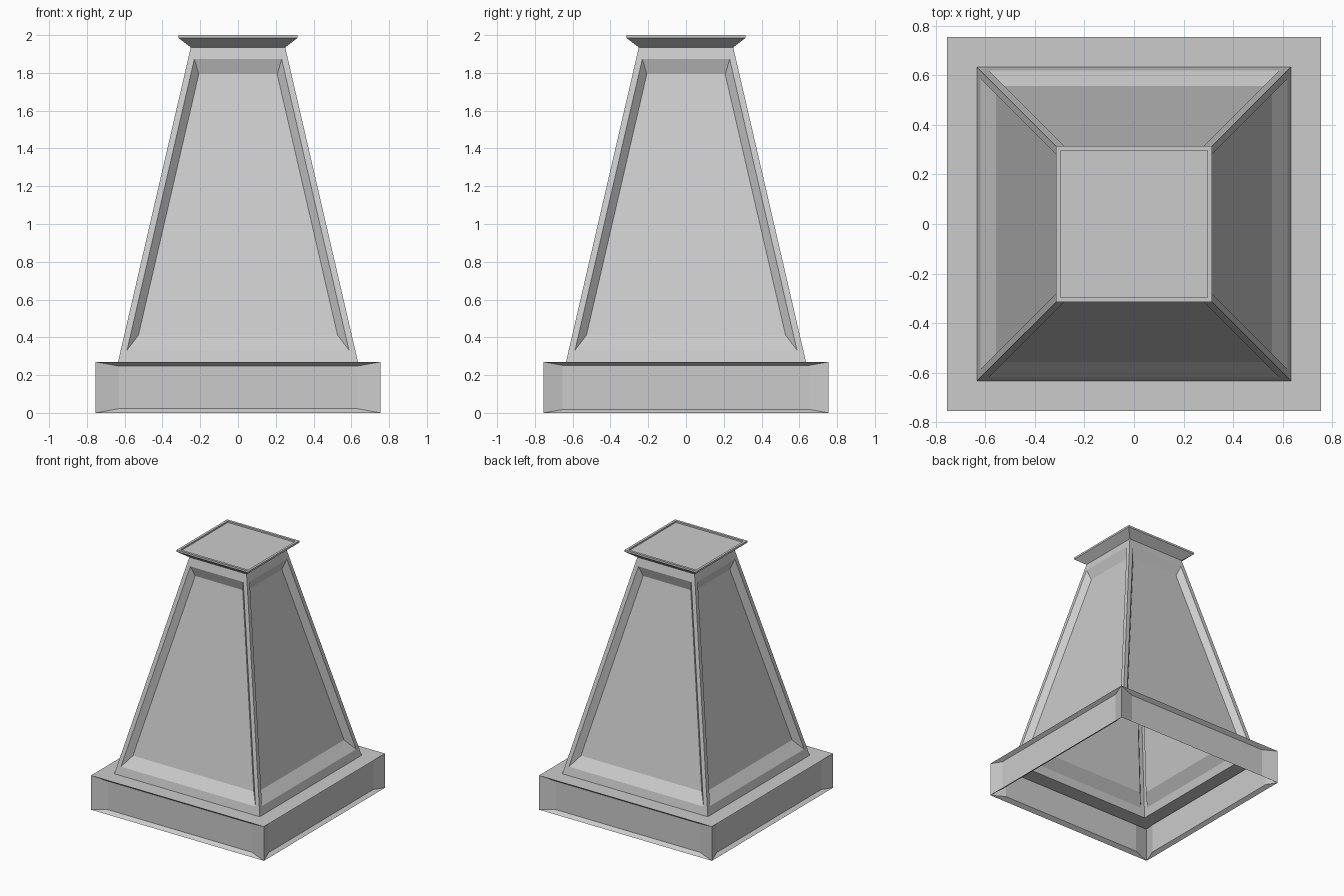
import bpy
import bmesh
from mathutils import Vector

cube = bpy.data.objects.get("Cube")
if cube:
    bpy.data.objects.remove(cube, do_unlink=True)

stone = bpy.data.materials.new("light grey stone")
stone.use_nodes = True
stone.diffuse_color = (0.6, 0.6, 0.6, 1)
stone.node_tree.nodes["Principled BSDF"].inputs["Base Color"].default_value = (0.6, 0.6, 0.6, 1)


def square_shell(profile, close_top=False):
    """Stack square rings of (half width, height); return mesh and face rows."""
    bm = bmesh.new()
    corners = [(-1, -1), (1, -1), (1, 1), (-1, 1)]
    rings = [[bm.verts.new((sx * w, sy * w, z)) for sx, sy in corners] for w, z in profile]
    rows = []
    for low, high in zip(rings, rings[1:]):
        rows.append([bm.faces.new((low[i], low[(i + 1) % 4], high[(i + 1) % 4], high[i]))
                     for i in range(4)])
    if close_top:
        rows.append([bm.faces.new(rings[-1])])
    bm.normal_update()
    return bm, rows


def sink_panel(bm, face, steps):
    """Cut nested panels, each (scale about the centre, total inward depth)."""
    start = [v.co.copy() for v in face.verts]
    centre = sum(start, Vector()) / len(start)
    inward = -face.normal.copy()
    if abs(inward.z) < 0.9:          # side panels sink horizontally
        inward.z = 0
        inward.normalize()
    for scale, depth in steps:
        bmesh.ops.inset_individual(bm, faces=[face], thickness=0.001)
        for v in face.verts:
            origin = min(start, key=lambda c: (c - v.co).length)
            v.co = centre + (origin - centre) * scale + inward * depth


def finish(name, bm):
    mesh = bpy.data.meshes.new(name)
    bm.normal_update()
    bm.to_mesh(mesh)
    bm.free()
    mesh.materials.append(stone)
    obj = bpy.data.objects.new(name, mesh)
    bpy.context.collection.objects.link(obj)


# Plinth: open underneath, with shallow sunken sides and a flat ledge
bm, rows = square_shell([(0.755, 0), (0.755, 0.27), (0.635, 0.27)])
for i, side in enumerate(rows[0]):
    sink_panel(bm, side, [(0.833 if i % 2 == 0 else 0.865, 0.03)])
finish("plinth", bm)

# Tapered shaft: a flat border, then a bevelled recess on each side
bm, rows = square_shell([(0.635, 0.27), (0.25, 1.935)])
for side in rows[0]:
    sink_panel(bm, side, [(0.925, 0), (0.83, 0.045)])
finish("tapered_shaft", bm)

# Flared cap with a thin raised rim
bm, rows = square_shell([(0.25, 1.935), (0.315, 1.985), (0.315, 2.0)], close_top=True)
sink_panel(bm, rows[-1][0], [(0.94, 0), (0.94, 0.012)])
finish("cap", bm)
